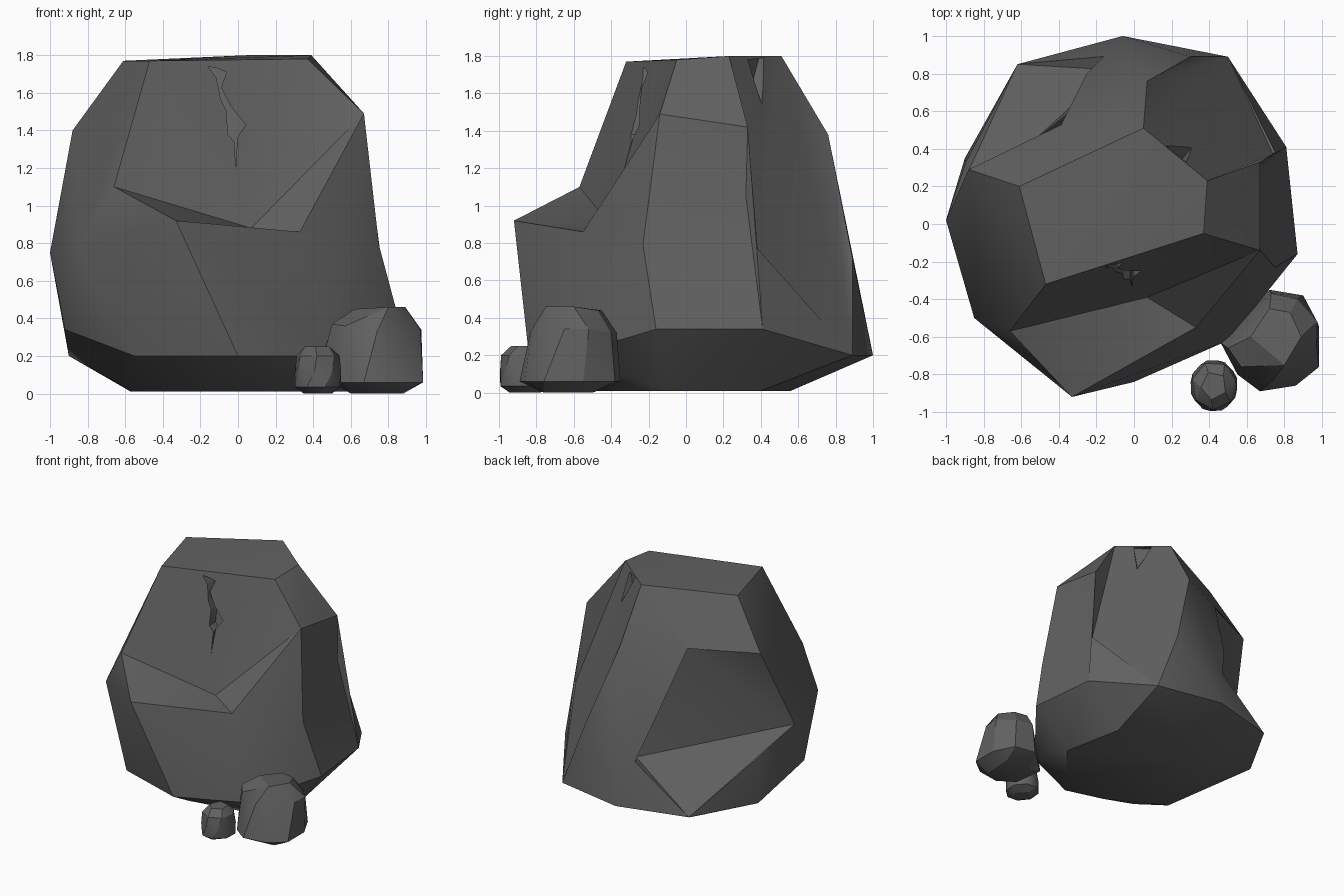
import bpy, bmesh, math
from mathutils import Vector

if "Cube" in bpy.data.objects:
    bpy.data.objects.remove(bpy.data.objects["Cube"])

stone = bpy.data.materials.new("dark grey stone")
stone.diffuse_color = (0.12, 0.12, 0.12, 1)
stone.use_nodes = True
stone.node_tree.nodes["Principled BSDF"].inputs["Base Color"].default_value = stone.diffuse_color


def link(name, bm):
    bmesh.ops.recalc_face_normals(bm, faces=bm.faces[:])
    me = bpy.data.meshes.new(name)
    bm.to_mesh(me)
    bm.free()
    me.materials.append(stone)
    ob = bpy.data.objects.new(name, me)
    bpy.context.collection.objects.link(ob)
    return ob


def hull(name, points, sweep=None):
    """Convex stone from corner points; sweep extends it outward (for cutters)."""
    pts = [Vector(p) for p in points]
    if sweep:
        pts += [p + Vector(sweep) for p in pts]
    bm = bmesh.new()
    for p in pts:
        bm.verts.new(p)
    r = bmesh.ops.convex_hull(bm, input=bm.verts[:])
    junk = {v for v in r["geom_interior"] + r["geom_unused"] if isinstance(v, bmesh.types.BMVert)}
    bmesh.ops.delete(bm, geom=list(junk), context='VERTS')
    return link(name, bm)


def select(ob):
    bpy.ops.object.select_all(action='DESELECT')
    ob.select_set(True)
    bpy.context.view_layer.objects.active = ob


def carve(ob, cutter):
    select(ob)
    m = ob.modifiers.new("carve", 'BOOLEAN')
    m.operation, m.solver, m.object = 'DIFFERENCE', 'EXACT', cutter
    bpy.ops.object.modifier_apply(modifier=m.name)
    bpy.data.objects.remove(cutter)


def smooth(ob, deg):
    select(ob)
    bpy.ops.object.shade_smooth_by_angle(angle=math.radians(deg))


# Main boulder: hull of the corners, level by level
top = [(-.61, .2, 1.77), (.05, .51, 1.8), (.39, .23, 1.8), (.37, -.05, 1.78), (-.47, -.32, 1.77)]
shoulder = [(-.88, .29, 1.4), (.07, .76, 1.38), (.67, .33, 1.42), (.67, -.14, 1.49), (-.66, -.57, 1.1)]
middle = [(-1, .02, .75), (-.85, -.5, .79), (-.33, -.92, .92), (.33, -.55, .86),
          (.75, -.23, .79), (.3, .89, .72)]
low = [(-.92, -.22, .34), (-.55, -.66, .2), (0, -.84, .2), (.5, -.62, .2), (.87, -.16, .34),
       (.81, .41, .34), (.5, .89, .2), (-.06, 1, .2), (-.62, .85, .2), (-.9, .35, .2)]
base = [(-.57, .1, .01), (-.56, -.25, .01), (-.1, -.5, .01), (.35, -.42, .01), (.6, -.1, .01),
        (.5, .4, .01), (0, .56, .01), (-.4, .5, .01)]
boulder = hull("boulder", top + shoulder + middle + low + base)

# Front ledge
carve(boulder, hull("cut", [top[4], top[3], shoulder[3], shoulder[4], middle[3], middle[2],
                            (.07, -.39, .88)], (.05, -.8, .12)))
# Hollow in the right side
carve(boulder, hull("cut", [shoulder[3], shoulder[2], middle[4], low[4], low[5],
                            (.68, .32, 1.05)], (.6, 0, 0)))
# Hollow at the back right
carve(boulder, hull("cut", [top[1], top[2], shoulder[1], shoulder[2], (.4, .44, 1.42),
                            (.74, .37, .77), low[6], middle[5]], (.6, .7, 0)))
# Hollow at the back left
carve(boulder, hull("cut", [shoulder[0], (-.38, .52, 1.4), (-.66, .55, .81),
                            (-.12, .82, .55), middle[0], low[8]], (-.45, .8, 0)))

# Jagged crack running down the front face
outline = [(-.16, 1.74), (-.115, 1.68), (-.09, 1.56), (-.06, 1.5), (-.055, 1.38), (-.02, 1.34),
           (-.01, 1.18), (-.005, 1.36), (.04, 1.43), (-.04, 1.53), (-.09, 1.63), (-.06, 1.71), (-.11, 1.73)]
bm = bmesh.new()
rear = [bm.verts.new((x, -.13 - .21 * (1.77 - z), z)) for x, z in outline]
front = [bm.verts.new((x, -.8, z)) for x, z in outline]
bm.faces.new(rear)
bm.faces.new(front[::-1])
for i in range(len(outline)):
    j = (i + 1) % len(outline)
    bm.faces.new((rear[i], front[i], front[j], rear[j]))
bmesh.ops.triangulate(bm, faces=bm.faces[:])
carve(boulder, link("cut", bm))
# Chip below the top back edge
carve(boulder, hull("cut", [(.15, .39, 1.79), (.27, .32, 1.78), (.25, .34, 1.6), (.33, .43, 1.52)],
                    (.12, .16, 0)))
smooth(boulder, 30)

# Middle-sized stone
side_stone = hull("side_stone", [
    (.62, -.6, .45), (.72, -.45, .44), (.83, -.47, .44), (.89, -.6, .46), (.8, -.75, .46),
    (.5, -.66, .37), (.57, -.76, .36), (.74, -.83, .33), (.73, -.37, .32), (.87, -.4, .32),
    (.975, -.52, .34), (.97, -.65, .34),
    (.46, -.63, .22), (.55, -.8, .06), (.67, -.89, .06), (.86, -.86, .06), (.985, -.76, .06), (.985, -.55, .06),
    (.9, -.38, .06), (.72, -.35, .06), (.5, -.55, .06),
    (.6, -.72, 0), (.86, -.76, 0), (.88, -.5, 0), (.65, -.5, 0)])
smooth(side_stone, 25)

# Small stone: stacked uneven rings
rings = [(0, .075, 4), (.035, .128, 8), (.11, .125, 8), (.2, .118, 7), (.25, .07, 5)]
pts = []
for k, (z, r, n) in enumerate(rings):
    for i in range(n):
        a = 2 * math.pi * (i + .4 * k) / n
        pts.append((.425 + r * math.cos(a), -.86 + 1.09 * r * math.sin(a), z))
small_stone = hull("small_stone", pts)
smooth(small_stone, 25)
